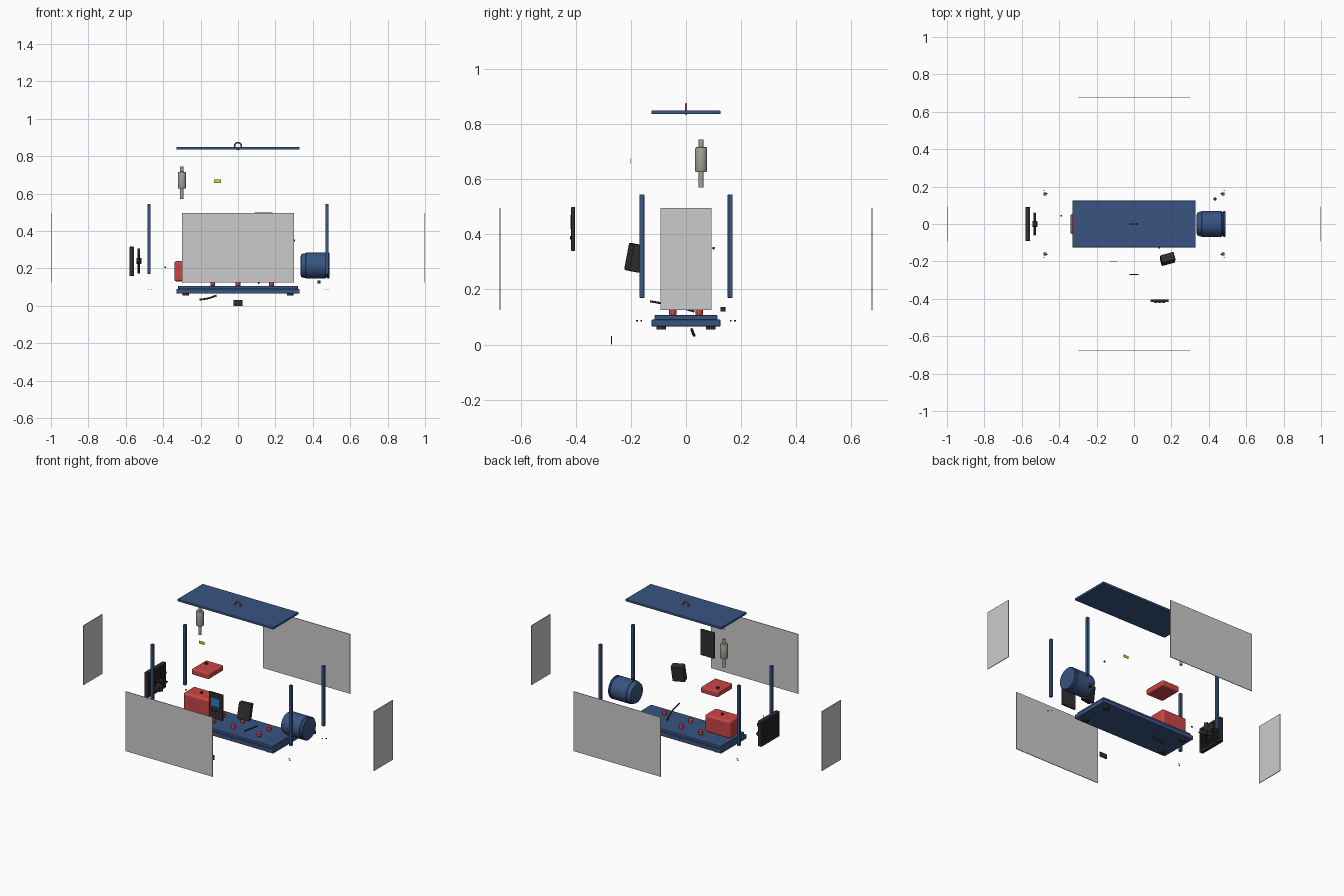
import bpy, math
from mathutils import Vector

if "Cube" in bpy.data.objects:
    bpy.data.objects.remove(bpy.data.objects["Cube"])


def mat(name, r, g, b):
    m = bpy.data.materials.new(name)
    m.diffuse_color = (r, g, b, 1)
    m.use_nodes = True
    m.node_tree.nodes["Principled BSDF"].inputs["Base Color"].default_value = m.diffuse_color
    return m


NAVY = mat("navy_paint", .04, .09, .22)
RED = mat("red_paint", .6, .06, .06)
BLACK = mat("black", .03, .03, .03)
STEEL = mat("steel", .38, .36, .32)
YELLOW = mat("yellow", .75, .7, .02)
BLUE = mat("screen_blue", .03, .2, .6)


def finish(ob, name, m, bevel=0, seg=2):
    ob.name = name
    if m:
        ob.data.materials.append(m)
    if bevel:
        b = ob.modifiers.new("bevel", 'BEVEL')
        b.width, b.segments = bevel, seg
    return ob


def box(name, c, s, m=None, bevel=0, rot=(0, 0, 0), seg=2):
    bpy.ops.mesh.primitive_cube_add(size=1, location=c, rotation=rot)
    ob = bpy.context.object
    ob.scale = s
    bpy.ops.object.transform_apply(location=False, rotation=False, scale=True)
    return finish(ob, name, m, bevel, seg)


def cyl(name, c, r, d, axis, m=None, bevel=0, n=32):
    rot = {'X': (0, math.pi / 2, 0), 'Y': (math.pi / 2, 0, 0), 'Z': (0, 0, 0)}[axis]
    bpy.ops.mesh.primitive_cylinder_add(vertices=n, radius=r, depth=d, location=c, rotation=rot)
    ob = bpy.context.object
    bpy.ops.object.shade_smooth_by_angle(angle=math.radians(40))
    return finish(ob, name, m, bevel)


def lathe(name, c, profile, axis, m, n=40):
    # profile: (radius, distance along axis)
    verts, faces = [], []
    for r, h in profile:
        for i in range(n):
            a = math.tau * i / n
            p, q = r * math.cos(a), r * math.sin(a)
            verts.append((h, p, q) if axis == 'X' else (p, q, h))
    for k in range(len(profile) - 1):
        for i in range(n):
            j = (i + 1) % n
            faces.append((k*n + i, k*n + j, k*n + n + j, k*n + n + i))
    faces.append(tuple(range(n - 1, -1, -1)))
    faces.append(tuple(range((len(profile) - 1) * n, len(profile) * n)))
    me = bpy.data.meshes.new(name)
    me.from_pydata(verts, [], faces)
    ob = bpy.data.objects.new(name, me)
    ob.location = c
    bpy.context.collection.objects.link(ob)
    bpy.context.view_layer.objects.active = ob
    bpy.ops.object.select_all(action='DESELECT')
    ob.select_set(True)
    bpy.ops.object.shade_smooth_by_angle(angle=math.radians(35))
    return finish(ob, name, m)


def cable(name, pts, r, m):
    cu = bpy.data.curves.new(name, 'CURVE')
    cu.dimensions = '3D'
    cu.bevel_depth, cu.bevel_resolution, cu.use_fill_caps = r, 3, True
    sp = cu.splines.new('BEZIER')
    sp.bezier_points.add(len(pts) - 1)
    for bp, p in zip(sp.bezier_points, pts):
        bp.co = Vector(p)
        bp.handle_left_type = bp.handle_right_type = 'AUTO'
    ob = bpy.data.objects.new(name, cu)
    bpy.context.collection.objects.link(ob)
    cu.materials.append(m)


# base frame, feet and engine mounts
box("base_lower_slab", (0, 0, .078), (.66, .25, .025), NAVY, .003)
box("base_upper_slab", (0, 0, .098), (.64, .23, .017), NAVY, .003)
for x in (-.28, .28):
    for y in (-.09, .09):
        cyl("foot", (x, y, .06), .018, .012, 'Z', BLACK, n=24)
for x in (-.135, 0, .18):
    for y in (-.048, .048):
        cyl("rubber_mount", (x, y, .118), .013, .026, 'Z', RED, .004, 24)

# roof with lifting ring
box("roof_panel", (0, 0, .843), (.66, .25, .014), NAVY, .003)
bpy.ops.mesh.primitive_torus_add(location=(0, 0, .855), rotation=(math.pi / 2, 0, 0),
                                 major_radius=.018, minor_radius=.004,
                                 major_segments=32, minor_segments=10)
bpy.ops.object.shade_smooth_by_angle(angle=1)
finish(bpy.context.object, "lifting_ring", RED)

# canopy panels, corner posts and screws
for s in (-1, 1):
    box("end_panel", (.998 * s, 0, .31), (.004, .185, .37))
    box("long_panel", (0, .675 * s, .31), (.6, .004, .37))
    for t in (-1, 1):
        box("corner_post", (.476 * s, .16 * t, .357), (.017, .017, .375), NAVY, .002)
        for dx, dy in ((-.01, .003), (.006, .018)):
            cyl("post_screw", ((.476 + dx) * s, (.16 + dy) * t, .086), .003, .005, 'Z', BLACK, n=12)

# alternator
lathe("alternator", (0, 0, .215), [(.05, .335), (.06, .338), (.066, .352), (.066, .362),
      (.069, .364), (.069, .468), (.064, .47), (.064, .476), (.069, .478), (.069, .486), (.065, .49)],
      'X', NAVY)

# engine and fuel tank
box("engine_block", (-.253, 0, .185), (.175, .11, .11), RED, .014, seg=4)
cyl("engine_cap", (-.25, 0, .243), .008, .01, 'Z', BLACK, n=20)
box("fuel_tank", (-.21, 0, .395), (.12, .145, .036), RED, .008, seg=3)
cyl("tank_cap", (-.24, .03, .416), .01, .008, 'Z', BLACK, n=20)

# muffler
lathe("muffler", (-.3, .055, 0), [(.009, .57), (.009, .626), (.02, .627), (.022, .632),
      (.022, .711), (.02, .716), (.009, .717), (.009, .745)], 'Z', STEEL, 28)

# radiator: core, frame, fins
box("radiator_core", (-.568, 0, .238), (.014, .17, .145), BLACK)
for s in (-1, 1):
    box("radiator_tank", (-.568, 0, .238 + .07 * s), (.026, .18, .016), BLACK, .003)
    box("radiator_side", (-.568, .085 * s, .238), (.022, .01, .14), BLACK)
for i in range(9):
    box("radiator_fin", (-.568, 0, .182 + .014 * i), (.024, .165, .003), BLACK)

# cooling fan
cyl("fan_hub", (-.53, 0, .24), .016, .026, 'X', BLACK, .002, 24)
for i in range(6):
    a = math.tau * i / 6
    ob = box("fan_blade", (-.53, -.04 * math.sin(a), .24 + .04 * math.cos(a)), (.002, .024, .052), BLACK)
    ob.rotation_euler = (a, 0, 0)
    ob.rotation_euler.rotate_axis('Z', math.radians(30))

# control panel with screen and buttons
box("control_panel", (.137, -.41, .42), (.095, .014, .16), BLACK, .003)
box("panel_screen", (.137, -.418, .445), (.06, .003, .05), BLUE)
for i in range(3):
    cyl("panel_button", (.115 + .022 * i, -.419, .388), .006, .006, 'Y', BLACK, n=16)

# tilted battery
box("battery", (.18, -.187, .315), (.075, .042, .1), BLACK, .004,
    rot=(math.radians(-10), math.radians(4), math.radians(15)))

# data plate and warning plate
box("data_plate", (0, -.27, .015), (.05, .004, .03), BLACK)
box("warning_plate", (-.11, -.2, .666), (.036, .002, .017), YELLOW)

# cables and small fittings
cable("battery_cable", [(.136, -.13, .157), (.13, -.05, .142), (.11, .03, .12)], .004, BLACK)
cable("fuel_hose", [(-.205, .03, .033), (-.16, .026, .04), (-.115, .021, .055)], .005, BLACK)
cyl("starter_fitting", (.433, .134, .128), .009, .016, 'Z', BLACK, n=16)
cyl("sensor", (.3, .1, .35), .005, .008, 'X', BLACK, n=12)
cyl("coolant_plug", (-.388, .045, .205), .004, .008, 'X', BLACK, n=12)
